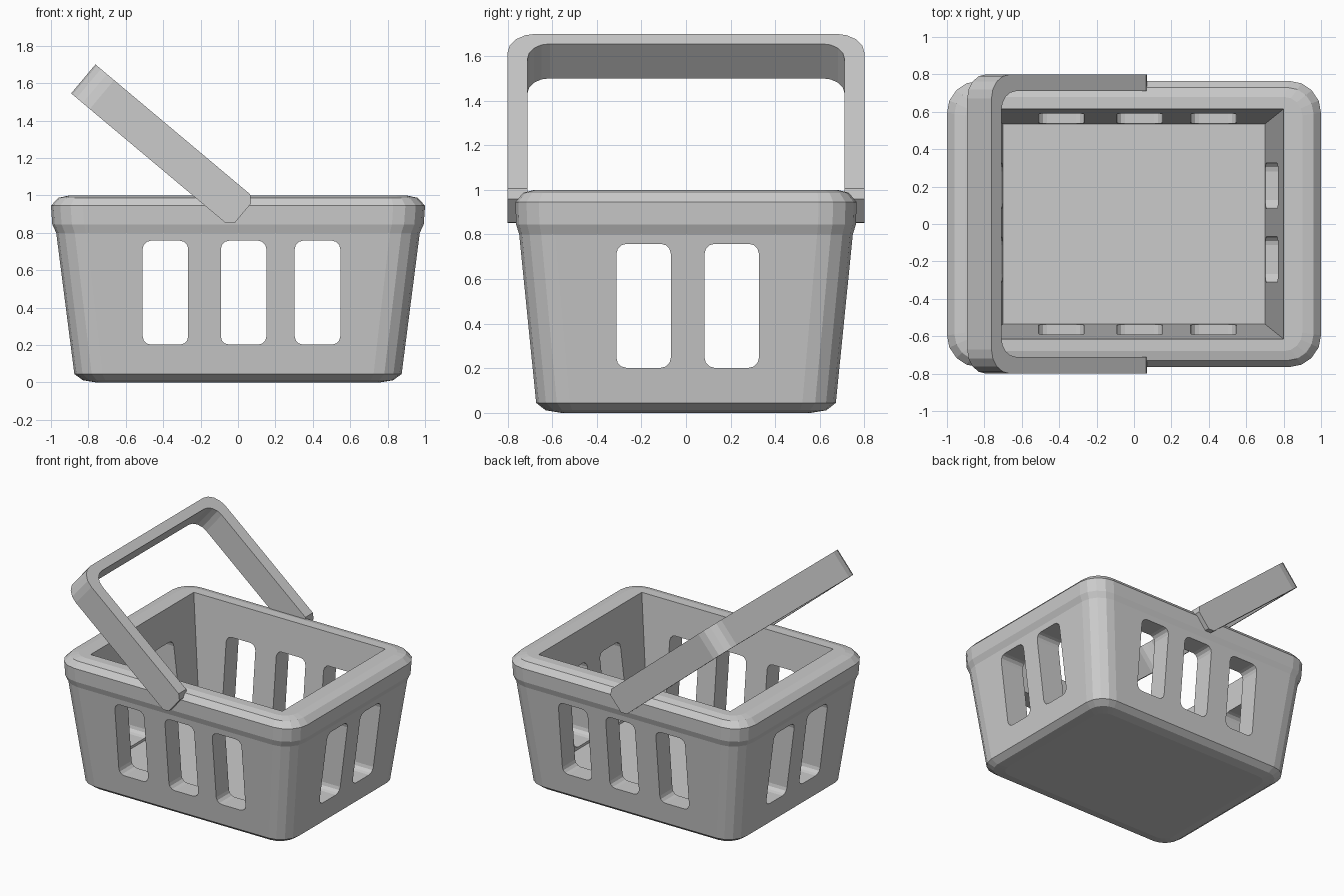
import bpy, bmesh
from math import pi, cos, sin, radians
from mathutils import Matrix, Vector

if "Cube" in bpy.data.objects:
    bpy.data.objects.remove(bpy.data.objects["Cube"])


def rounded_rect(hx, hy, r, seg=4):
    """2D outline of a rounded rectangle."""
    pts = []
    for k, (sx, sy) in enumerate([(1, 1), (-1, 1), (-1, -1), (1, -1)]):
        for i in range(seg + 1):
            a = pi / 2 * (k + i / seg)
            pts.append((sx * (hx - r) + r * cos(a), sy * (hy - r) + r * sin(a)))
    return pts


def loft(name, rings):
    """Closed solid through matching rings of 3D points."""
    bm = bmesh.new()
    loops = [[bm.verts.new(p) for p in ring] for ring in rings]
    n = len(loops[0])
    for a, b in zip(loops, loops[1:]):
        for i in range(n):
            j = (i + 1) % n
            bm.faces.new((a[i], a[j], b[j], b[i]))
    bm.faces.new(loops[0][::-1])
    bm.faces.new(loops[-1])
    bmesh.ops.recalc_face_normals(bm, faces=bm.faces[:])
    me = bpy.data.meshes.new(name)
    bm.to_mesh(me)
    bm.free()
    ob = bpy.data.objects.new(name, me)
    bpy.context.collection.objects.link(ob)
    return ob


# basket body: half x, half y, corner radius, height
levels = [(0.76, 0.56, 0.08, 0.0), (0.83, 0.63, 0.12, 0.012), (0.875, 0.672, 0.15, 0.045),
          (0.972, 0.748, 0.16, 0.80), (0.993, 0.762, 0.17, 0.845), (1.0, 0.765, 0.17, 0.945),
          (0.96, 0.73, 0.14, 0.987), (0.90, 0.68, 0.10, 1.0)]
basket = loft("basket_body", [[(x, y, z) for x, y in rounded_rect(hx, hy, r)]
                              for hx, hy, r, z in levels])

# tapered inside with square corners
def rect(hx, hy, z):
    return [(hx, hy, z), (-hx, hy, z), (-hx, -hy, z), (hx, -hy, z)]

cutters = [loft("cavity_cutter", [rect(0.70, 0.535, 0.185), rect(0.824, 0.634, 1.2)])]

# slots running through opposite walls
slot = rounded_rect(0.122, 0.278, 0.045, 3)
for cx in (-0.388, 0.03, 0.425):
    cutters.append(loft("slot_cutter", [[(cx + u, d, 0.48 + v) for u, v in slot] for d in (-1.5, 1.5)]))
for cy in (-0.19, 0.205):
    cutters.append(loft("slot_cutter", [[(d, cy + u, 0.48 + v) for u, v in slot] for d in (-1.5, 1.5)]))

for c in cutters:
    c.hide_render = True
    m = basket.modifiers.new("cut", 'BOOLEAN')
    m.operation = 'DIFFERENCE'
    m.solver = 'EXACT'
    m.object = c
bpy.context.view_layer.update()
dg = bpy.context.evaluated_depsgraph_get()
cut_mesh = bpy.data.meshes.new_from_object(basket.evaluated_get(dg))
basket.modifiers.clear()
basket.data = cut_mesh
for c in cutters:
    bpy.data.objects.remove(c)

# handle: U-shaped strap, local x = width, z = length, then tilted
def arch(hy, top, r, seg=4):
    half = [(hy - r + r * cos(pi / 2 * i / seg), top - r + r * sin(pi / 2 * i / seg))
            for i in range(seg + 1)]
    side = [(hy, 0.0), (hy, 0.035)] + half
    return side + [(-y, z) for y, z in reversed(side)]

L = 1.115
outer, inner = arch(0.80, L, 0.13), arch(0.71, L - 0.07, 0.10)
bm = bmesh.new()

def width(z):
    return 0.068 if z < 0.01 else 0.101

rows = []
for (yo, zo), (yi, zi) in zip(outer, inner):
    rows.append([bm.verts.new(p) for p in ((-width(zo), yo, zo), (width(zo), yo, zo),
                                          (width(zi), yi, zi), (-width(zi), yi, zi))])
for a, b in zip(rows, rows[1:]):
    for i in range(4):
        j = (i + 1) % 4
        bm.faces.new((a[i], a[j], b[j], b[i]))
bm.faces.new(rows[0])
bm.faces.new(rows[-1])
bmesh.ops.recalc_face_normals(bm, faces=bm.faces[:])
bm.transform(Matrix.Translation(Vector((0.027, 0, 0.906))) @ Matrix.Rotation(radians(-50), 4, 'Y'))
me = bpy.data.meshes.new("handle")
bm.to_mesh(me)
bm.free()
handle = bpy.data.objects.new("handle", me)
bpy.context.collection.objects.link(handle)
